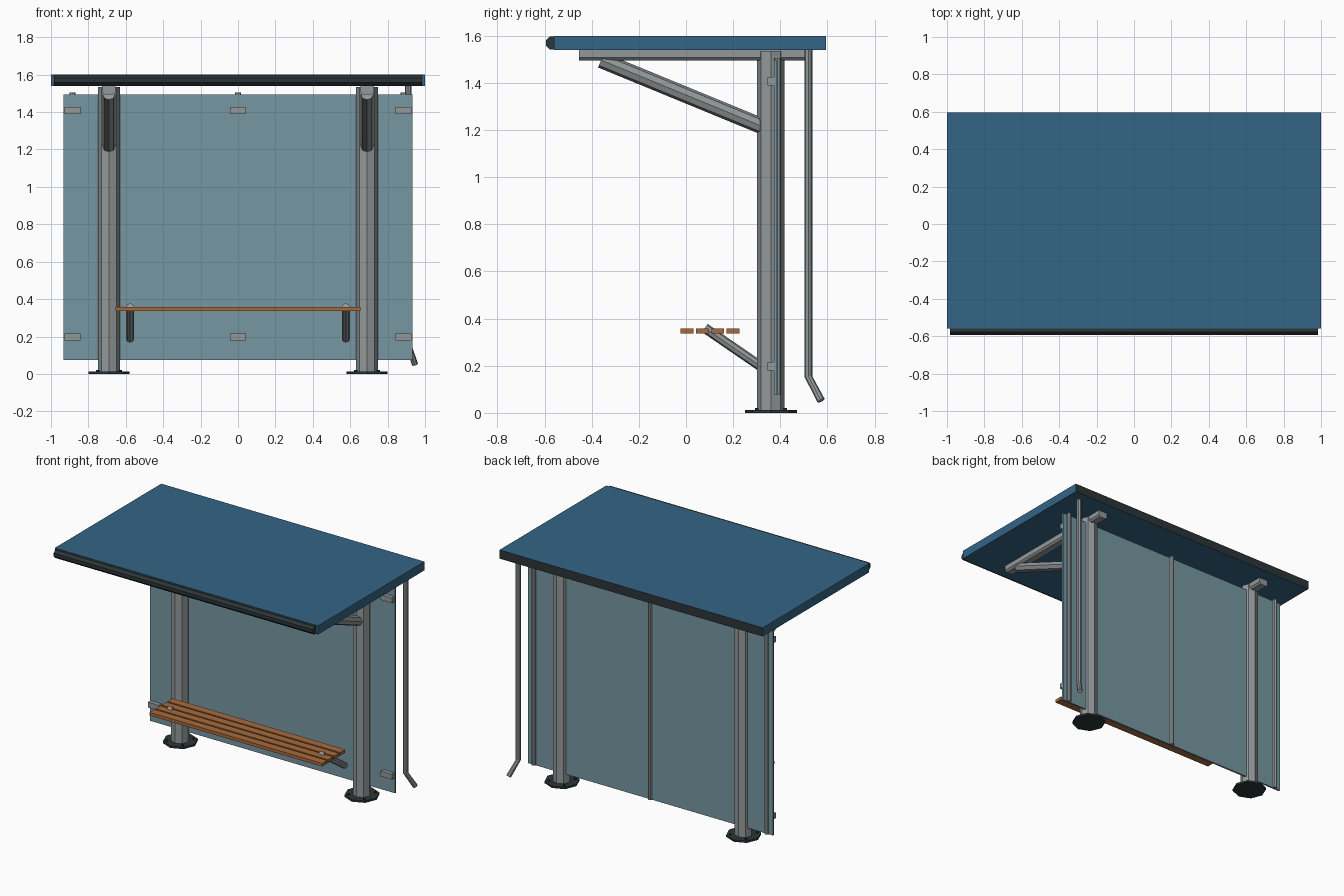
import bpy, bmesh, math
from mathutils import Vector

default = bpy.data.objects.get("Cube")
if default:
    bpy.data.objects.remove(default, do_unlink=True)


def material(name, srgb):
    lin = [((c / 255 + 0.055) / 1.055) ** 2.4 for c in srgb] + [1.0]
    m = bpy.data.materials.new(name)
    m.use_nodes = True
    m.diffuse_color = lin
    m.node_tree.nodes["Principled BSDF"].inputs["Base Color"].default_value = lin
    return m


BLUE = material("roof blue", (52, 101, 134))
DARK = material("charcoal", (44, 53, 56))
STEEL = material("grey steel", (146, 152, 154))
GLASS = material("tinted glass", (118, 151, 162))
WOOD = material("bench wood", (168, 106, 60))


def finish(name, bm, *mats):
    bmesh.ops.recalc_face_normals(bm, faces=bm.faces)
    mesh = bpy.data.meshes.new(name)
    bm.to_mesh(mesh)
    bm.free()
    obj = bpy.data.objects.new(name, mesh)
    for m in mats:
        mesh.materials.append(m)
    bpy.context.collection.objects.link(obj)
    return obj


def box(name, lo, hi, *mats):
    bm = bmesh.new()
    bmesh.ops.create_cube(bm, size=1)
    for v in bm.verts:
        v.co = [(l + h) / 2 + c * (h - l) for l, h, c in zip(lo, hi, v.co)]
    return finish(name, bm, *mats)


def tube(name, points, radius, mat, sides=8, turn=0.0):
    """Closed faceted tube through the points, mitred at the bends."""
    pts = [Vector(p) for p in points]
    bm = bmesh.new()
    rings = []
    for i, p in enumerate(pts):
        d = (pts[min(i + 1, len(pts) - 1)] - pts[max(i - 1, 0)]).normalized()
        ref = Vector((1, 0, 0)) if abs(d.x) < 0.9 else Vector((0, 1, 0))
        u = (ref - d * ref.dot(d)).normalized()
        w = d.cross(u)
        angles = [turn + math.tau * k / sides for k in range(sides)]
        rings.append([bm.verts.new(p + radius * (u * math.cos(a) + w * math.sin(a)))
                      for a in angles])
    for a, b in zip(rings, rings[1:]):
        for k in range(sides):
            n = (k + 1) % sides
            bm.faces.new((a[k], a[n], b[n], b[k]))
    bm.faces.new(rings[0])
    bm.faces.new(rings[-1])
    return finish(name, bm, mat)


# Roof slab with a dark rear fascia
roof = box("roof", (-1, -0.56, 1.54), (1, 0.595, 1.6), BLUE, DARK)
for face in roof.data.polygons:
    if face.normal.y > 0.9:
        face.material_index = 1

# Rounded gutter along the front edge
tube("front_gutter", [(-0.985, -0.566, 1.57), (0.985, -0.566, 1.57)],
     0.03, DARK, turn=math.pi / 8)

POST_Y = 0.36
for side, s in (("right", -1), ("left", 1)):
    x = 0.69 * s
    # Post on an octagonal base plate with bolts
    tube(side + "_post", [(x, POST_Y, 0.005), (x, POST_Y, 1.535)], 0.058, STEEL)
    tube(side + "_base_plate", [(x, POST_Y, 0), (x, POST_Y, 0.013)], 0.11, DARK)
    for i in range(4):
        a = math.pi / 4 + i * math.pi / 2
        bx, by = x + 0.085 * math.cos(a), POST_Y + 0.085 * math.sin(a)
        tube(f"{side}_base_bolt_{i + 1}", [(bx, by, 0.01), (bx, by, 0.02)],
             0.009, DARK, sides=6)

    # Roof beam with chamfered lower edges
    profile = [(-0.036, 1.541), (-0.036, 1.507), (-0.024, 1.495),
               (0.024, 1.495), (0.036, 1.507), (0.036, 1.541)]
    bm = bmesh.new()
    ends = [[bm.verts.new((x + px, y, z)) for px, z in profile] for y in (-0.455, 0.505)]
    for end in ends:
        bm.faces.new(end)
    for k in range(len(profile)):
        n = (k + 1) % len(profile)
        bm.faces.new((ends[0][k], ends[0][n], ends[1][n], ends[1][k]))
    finish(side + "_roof_beam", bm, STEEL)

    # Diagonal roof brace and bench arm
    tube(side + "_roof_brace", [(x, -0.36, 1.497), (x, 0.35, 1.205)], 0.034, STEEL)
    tube(side + "_bench_arm", [(0.577 * s, 0.08, 0.36), (0.577 * s, 0.335, 0.185)],
         0.021, STEEL)

    # Glass panel, one half of the back wall
    x0, x1 = sorted((0.0, 0.932 * s))
    box(side + "_glass_panel", (x0, 0.374, 0.075), (x1, 0.386, 1.495), GLASS)

# Glazing rods and their clamps
for name, x in (("right", -0.885), ("middle", 0.0), ("left", 0.885)):
    tube(name + "_glazing_rod", [(x, 0.389, 0.077), (x, 0.389, 1.505)], 0.015, STEEL)
    for level, z in (("lower", 0.197), ("upper", 1.408)):
        box(f"{name}_{level}_clamp", (x - 0.042, 0.345, z - 0.018),
            (x + 0.042, 0.376, z + 0.018), STEEL)

# Bench seat slats
for i in range(4):
    y = 0.004 + 0.0653 * i
    box(f"bench_slat_{i + 1}", (-0.655, y - 0.027, 0.336), (0.655, y + 0.027, 0.358), WOOD)

# Drain pipe with an angled outlet
tube("drain_pipe", [(0.91, 0.519, 1.545), (0.91, 0.519, 0.155), (0.946, 0.573, 0.052)],
     0.017, STEEL)
